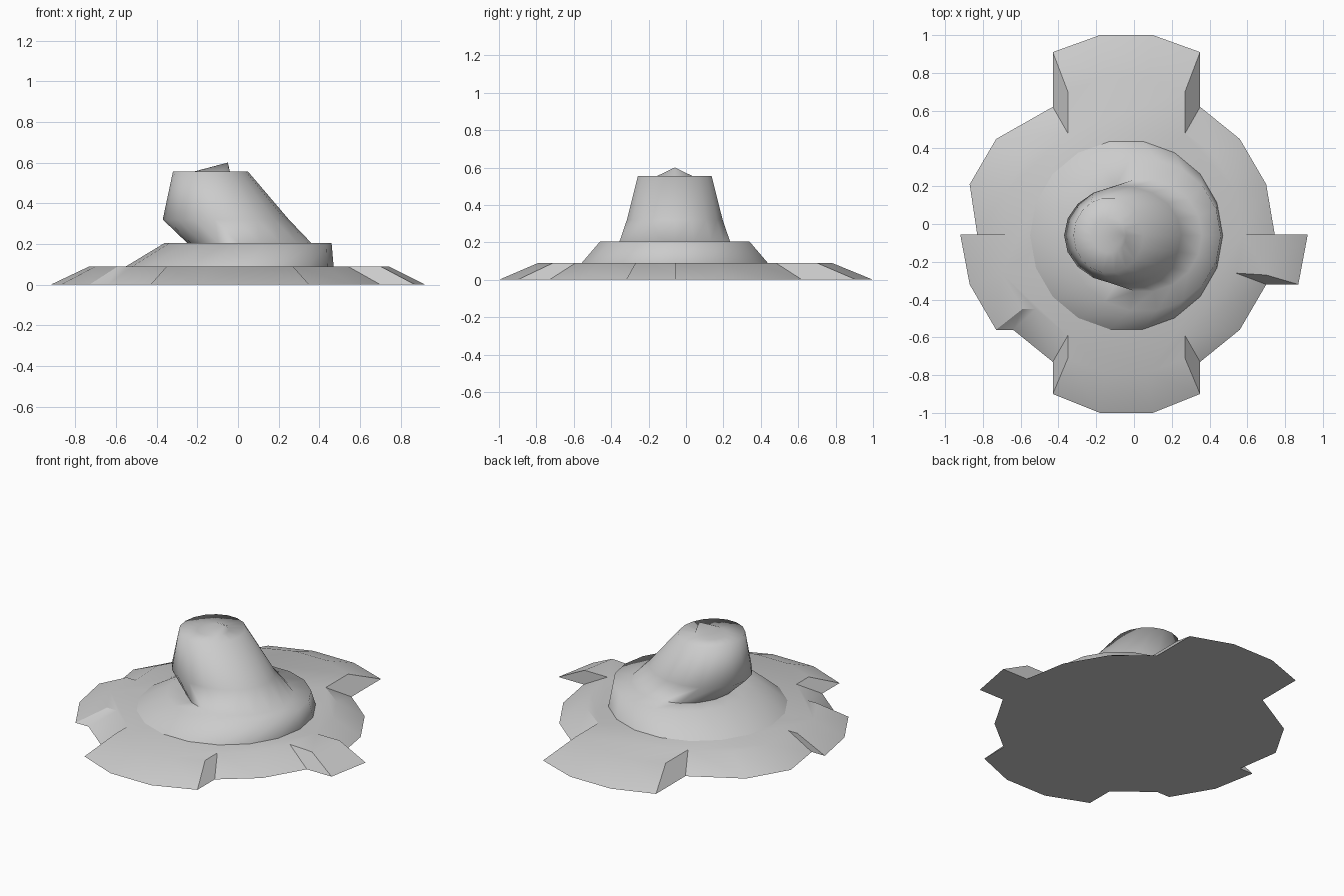
import bpy, bmesh, math


def finish(name, bm, angle):
    bmesh.ops.recalc_face_normals(bm, faces=bm.faces[:])
    mesh = bpy.data.meshes.new(name)
    bm.to_mesh(mesh)
    bm.free()
    ob = bpy.data.objects.new(name, mesh)
    bpy.context.collection.objects.link(ob)
    bpy.ops.object.select_all(action='DESELECT')
    ob.select_set(True)
    bpy.context.view_layer.objects.active = ob
    bpy.ops.object.shade_smooth_by_angle(angle=math.radians(angle))
    return ob


def bridge(bm, a, b):
    for i in range(len(a)):
        j = (i + 1) % len(a)
        bm.faces.new((a[i], a[j], b[j], b[i]))


# Base plate with stepped lobes: ground x, y then top x, y
rim = [
    (0.10, 1.0, 0.07, 0.78), (0.35, 0.91, 0.27, 0.70),
    (0.35, 0.62, 0.27, 0.48), (0.56, 0.45, 0.43, 0.36),
    (0.70, 0.21, 0.54, 0.17), (0.745, -0.055, 0.58, -0.055),
    (0.92, -0.055, 0.74, -0.055), (0.87, -0.32, 0.70, -0.27),
    (0.70, -0.32, 0.54, -0.26), (0.56, -0.56, 0.43, -0.46),
    (0.35, -0.73, 0.27, -0.59), (0.35, -0.90, 0.27, -0.71),
    (0.10, -1.0, 0.07, -0.79), (-0.18, -1.0, -0.15, -0.79),
    (-0.43, -0.90, -0.35, -0.71), (-0.43, -0.73, -0.35, -0.59),
    (-0.64, -0.56, -0.52, -0.45), (-0.73, -0.56, -0.59, -0.45),
    (-0.87, -0.32, -0.70, -0.26), (-0.92, -0.055, -0.73, -0.055),
    (-0.83, -0.055, -0.67, -0.055), (-0.87, 0.21, -0.68, 0.17),
    (-0.73, 0.45, -0.57, 0.36), (-0.43, 0.62, -0.35, 0.48),
    (-0.43, 0.91, -0.35, 0.70), (-0.18, 1.0, -0.15, 0.78),
]
bm = bmesh.new()
low = [bm.verts.new((p[0], p[1], 0)) for p in rim]
high = [bm.verts.new((p[2], p[3], 0.09)) for p in rim]
bridge(bm, low, high)
bm.faces.new(low)
bm.faces.new(high)
finish("base_plate", bm, 30)

# Leaning mound: centre x, radius x, radius y, height
sections = [
    (-0.04, 0.51, 0.505, 0.09), (0.05, 0.41, 0.405, 0.205),
    (0.055, 0.305, 0.30, 0.205), (-0.06, 0.31, 0.26, 0.32),
    (-0.135, 0.185, 0.20, 0.555), (-0.13, 0.09, 0.095, 0.555),
]
SIDES = 18
bm = bmesh.new()
previous = None
for cx, rx, ry, z in sections:
    ring = []
    for i in range(SIDES):
        a = math.tau * i / SIDES
        ring.append(bm.verts.new((cx + rx * math.cos(a),
                                  -0.06 + ry * math.sin(a), z)))
    if previous:
        bridge(bm, previous, ring)
    previous = ring
# Off-centre tip
tip = bm.verts.new((-0.05, -0.06, 0.6))
for i in range(SIDES):
    bm.faces.new((previous[i], previous[(i + 1) % SIDES], tip))
finish("leaning_mound", bm, 89)
